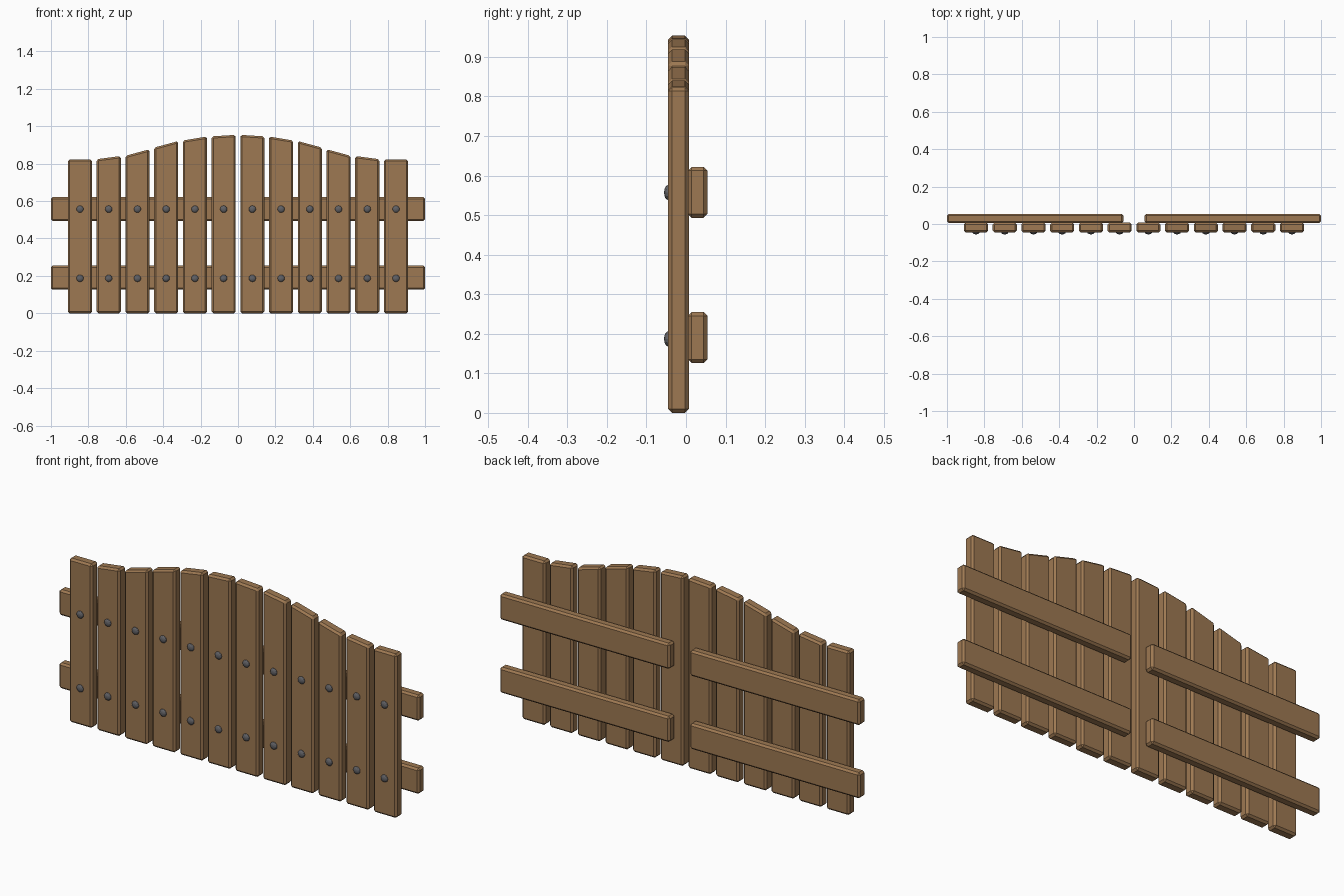
import bpy, bmesh, math
from mathutils import Matrix

if "Cube" in bpy.data.objects:
    bpy.data.objects.remove(bpy.data.objects["Cube"])


def material(name, color):
    m = bpy.data.materials.new(name)
    m.diffuse_color = (*color, 1)
    m.use_nodes = True
    m.node_tree.nodes["Principled BSDF"].inputs["Base Color"].default_value = m.diffuse_color
    return m


wood = material("wood", (0.34, 0.19, 0.085))
metal = material("dark_metal", (0.12, 0.12, 0.13))


def add_object(name, bm, mat):
    bmesh.ops.recalc_face_normals(bm, faces=bm.faces)
    me = bpy.data.meshes.new(name)
    bm.to_mesh(me)
    bm.free()
    me.materials.append(mat)
    ob = bpy.data.objects.new(name, me)
    bpy.context.collection.objects.link(ob)
    return ob


def board(name, x0, x1, y0, y1, z0, z_left, z_right):
    """Chamfered timber with an optionally sloping top."""
    bm = bmesh.new()
    profile = [(x0, z0), (x1, z0), (x1, z_right), (x0, z_left)]
    face = bm.faces.new([bm.verts.new((x, y0, z)) for x, z in profile])
    ext = bmesh.ops.extrude_face_region(bm, geom=[face])
    new = [v for v in ext["geom"] if isinstance(v, bmesh.types.BMVert)]
    bmesh.ops.translate(bm, verts=new, vec=(0, y1 - y0, 0))
    bmesh.ops.recalc_face_normals(bm, faces=bm.faces)
    bmesh.ops.bevel(bm, geom=bm.edges[:], offset=0.0095, segments=1,
                    affect='EDGES', clamp_overlap=True)
    return add_object(name, bm, wood)


def bolt(name, x, z):
    """Flattened round bolt head on the front of a plank."""
    bm = bmesh.new()
    bmesh.ops.create_uvsphere(bm, u_segments=12, v_segments=8, radius=0.019)
    bm.transform(Matrix.Translation((x, -0.045, z))
                 @ Matrix.Diagonal((1, 0.55, 1, 1))
                 @ Matrix.Rotation(math.pi / 2, 4, 'X'))
    add_object(name, bm, metal)


# Top heights (inner edge, outer edge) of each plank from the middle outwards
tops = [(0.954, 0.946), (0.945, 0.924), (0.921, 0.886),
        (0.877, 0.842), (0.841, 0.824), (0.823, 0.823)]
pitch, half = 0.1536, 0.0645

for side, s in (("left", -1), ("right", 1)):
    # Upright planks with two bolts each
    for i, (inner, outer) in enumerate(tops):
        x = s * pitch * (i + 0.5)
        zl, zr = (inner, outer) if s > 0 else (outer, inner)
        board(f"plank_{side}_{i + 1}", x - half, x + half, -0.045, 0.007, 0, zl, zr)
        for row, z in (("lower", 0.187), ("upper", 0.557)):
            bolt(f"bolt_{row}_{side}_{i + 1}", x, z)
    # Horizontal rails across the back
    for row, z in (("lower", 0.126), ("upper", 0.493)):
        xa, xb = sorted((s * 0.056, s * 1.0))
        board(f"rail_{row}_{side}", xa, xb, 0.005, 0.054, z, z + 0.129, z + 0.129)
